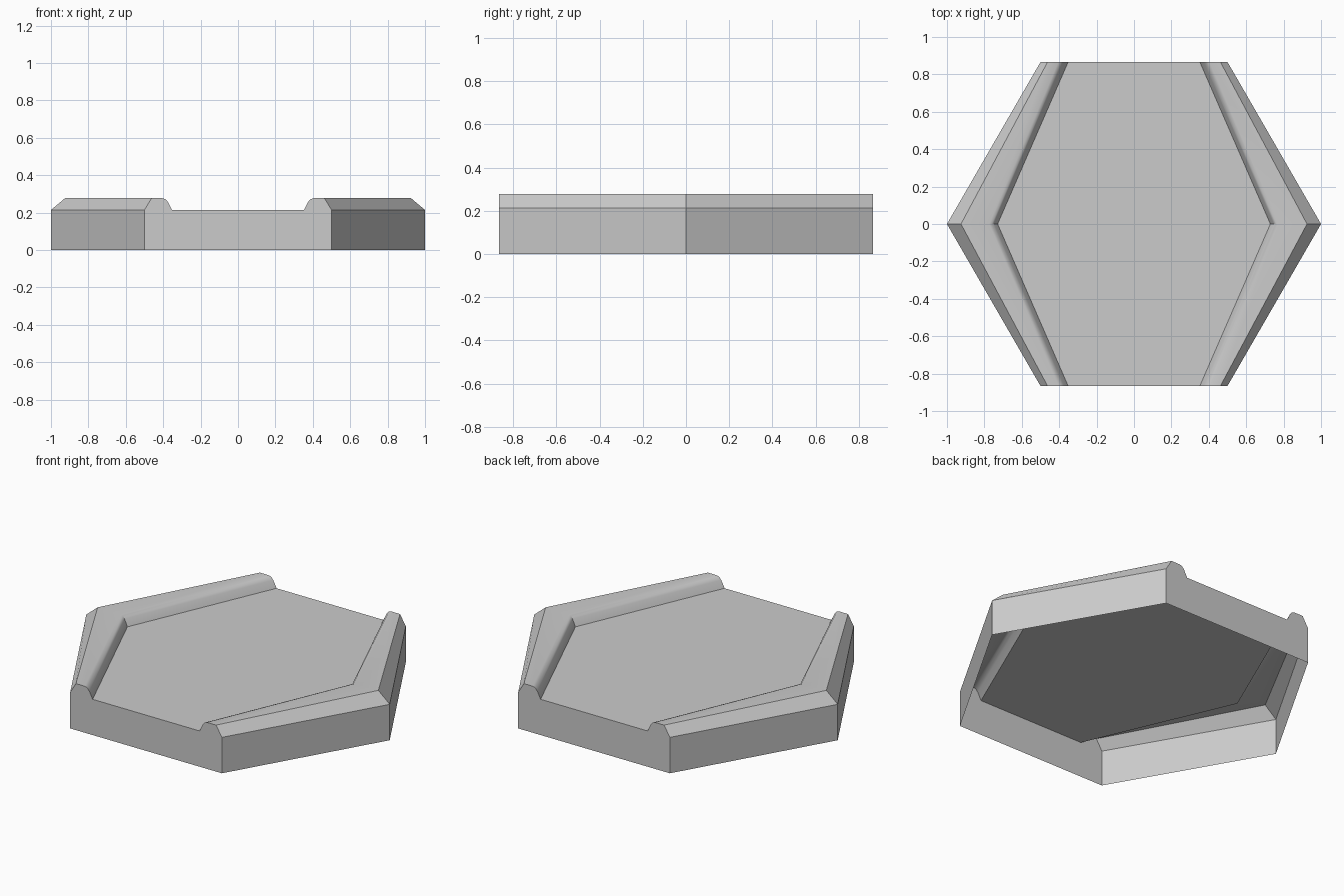
import bpy, bmesh, math

cube = bpy.data.objects.get("Cube")
if cube:
    bpy.data.objects.remove(cube)

HALF_DEPTH = 0.866

# Rim cross-section from ground to floor: x at the straight ends, x at the side corner, z
PROFILE = [
    (0.500, 1.000, 0.000),
    (0.500, 1.000, 0.214),
    (0.462, 0.925, 0.277),
    (0.405, 0.775, 0.277),
    (0.388, 0.760, 0.272),
    (0.374, 0.748, 0.256),
    (0.352, 0.729, 0.213),
]

stone = bpy.data.materials.new("stone_grey")
stone.use_nodes = True
grey = (0.6, 0.6, 0.6, 1.0)
stone.diffuse_color = grey
stone.node_tree.nodes["Principled BSDF"].inputs["Base Color"].default_value = grey

bm = bmesh.new()


def section(side, y):
    """Rim cross-section on one side of the tile at depth y."""
    return [bm.verts.new((side * (corner if y == 0 else end), y, z))
            for end, corner, z in PROFILE]


sections = {(s, y): section(s, y)
            for s in (-1, 1) for y in (-HALF_DEPTH, 0, HALF_DEPTH)}

# Outer walls and raised rims, mitred at the side corners
for s in (-1, 1):
    for y0, y1 in ((-HALF_DEPTH, 0), (0, HALF_DEPTH)):
        a, b = sections[s, y0], sections[s, y1]
        for i in range(len(PROFILE) - 1):
            quad = [a[i], b[i], b[i + 1], a[i + 1]]
            bm.faces.new(quad if s > 0 else quad[::-1])

# Straight end walls following the rim profile; the underside stays open
for y in (-HALF_DEPTH, HALF_DEPTH):
    outline = sections[-1, y][::-1] + sections[1, y]
    bm.faces.new(outline if y > 0 else outline[::-1])

# Recessed floor
right_edge = [sections[1, y][-1] for y in (-HALF_DEPTH, 0, HALF_DEPTH)]
left_edge = [sections[-1, y][-1] for y in (HALF_DEPTH, 0, -HALF_DEPTH)]
bm.faces.new(right_edge + left_edge)

bmesh.ops.recalc_face_normals(bm, faces=bm.faces)
# Turn the shell outward if needed
bm.faces.ensure_lookup_table()
if bm.faces[-1].normal.z < 0:
    bmesh.ops.reverse_faces(bm, faces=bm.faces)

mesh = bpy.data.meshes.new("hexagonal_tile")
bm.to_mesh(mesh)
bm.free()
mesh.materials.append(stone)
tile = bpy.data.objects.new("hexagonal_tile", mesh)
bpy.context.collection.objects.link(tile)

# Smooth the rounded inner rim, keep the corners crisp
bpy.context.view_layer.objects.active = tile
tile.select_set(True)
bpy.ops.object.shade_smooth_by_angle(angle=math.radians(35))
